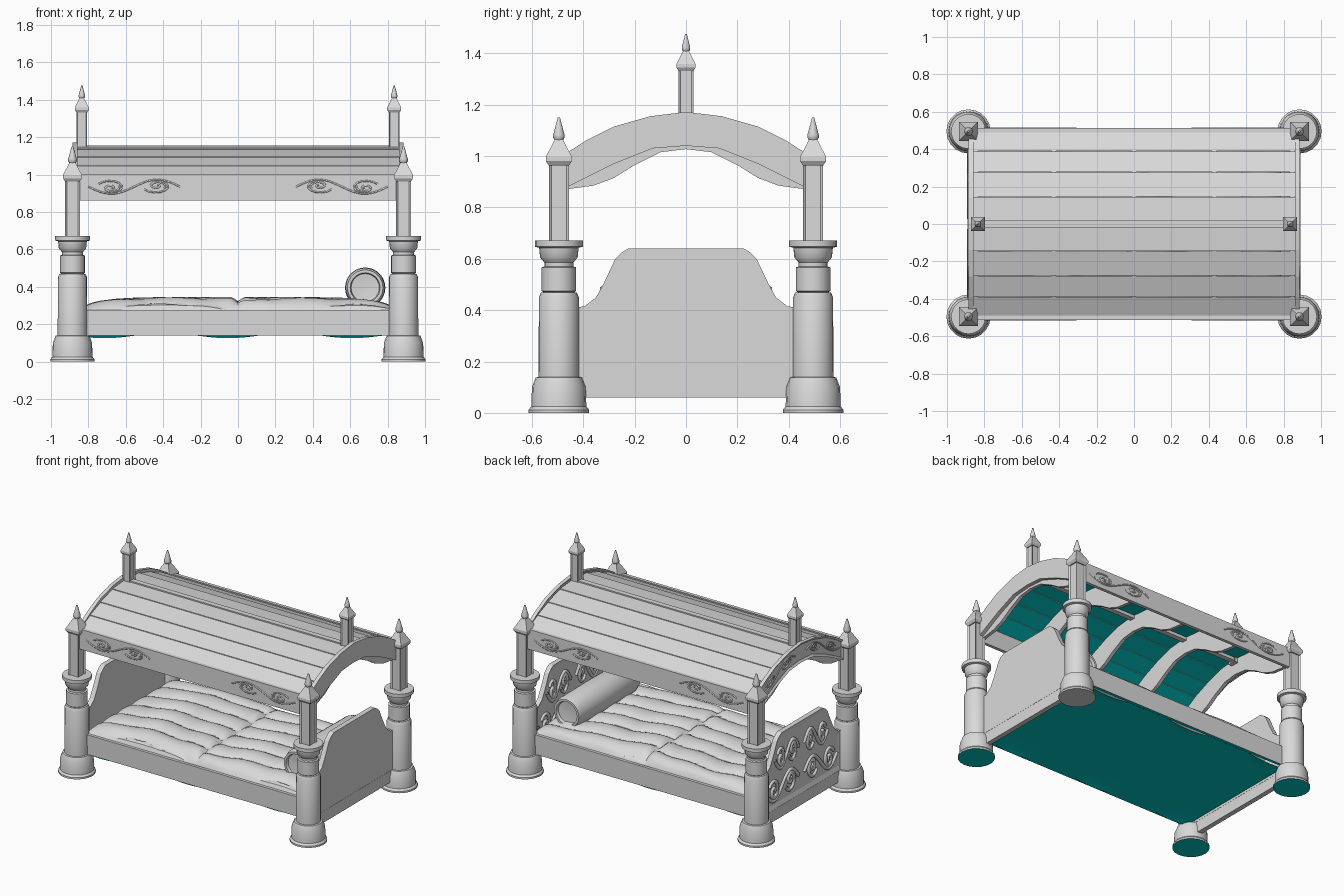
import bpy, bmesh, math
from mathutils import Vector

cube = bpy.data.objects.get("Cube")
if cube:
    bpy.data.objects.remove(cube, do_unlink=True)


def material(name, rgb):
    m = bpy.data.materials.new(name)
    m.use_nodes = True
    m.diffuse_color = (*rgb, 1)
    m.node_tree.nodes["Principled BSDF"].inputs["Base Color"].default_value = (*rgb, 1)
    return m


GREY = material("light grey", (0.7, 0.7, 0.7))
TEAL = material("bright teal", (0.0, 0.58, 0.57))


def finish(name, bm, smooth=False, recalc=True, teal=None):
    """Turn a bmesh into an object; faces chosen by the teal rule get the second colour."""
    if recalc:
        bmesh.ops.recalc_face_normals(bm, faces=bm.faces)
    bm.normal_update()
    for f in bm.faces:
        f.smooth = smooth
        f.material_index = 1 if teal and teal(f) else 0
    me = bpy.data.meshes.new(name)
    bm.to_mesh(me)
    bm.free()
    me.materials.append(GREY)
    me.materials.append(TEAL)
    if smooth:
        me.set_sharp_from_angle(angle=math.radians(35))
    ob = bpy.data.objects.new(name, me)
    bpy.context.collection.objects.link(ob)
    return ob


def prism(name, pts, x0, x1, teal=None, frame=0):
    """Extrude a (y, z) outline along x, optionally with a sunk panel on the -x face."""
    bm = bmesh.new()
    face = bm.faces.new([bm.verts.new((x0, y, z)) for y, z in pts])
    new = bmesh.ops.extrude_face_region(bm, geom=[face])["geom"]
    bmesh.ops.translate(bm, vec=(x1 - x0, 0, 0), verts=[v for v in new if isinstance(v, bmesh.types.BMVert)])
    bmesh.ops.recalc_face_normals(bm, faces=bm.faces)
    bm.normal_update()
    if frame:
        side = [f for f in bm.faces if f.normal.x < -0.9]
        bmesh.ops.inset_region(bm, faces=side, thickness=frame, depth=-0.01, use_even_offset=True)
    return finish(name, bm, teal=teal)


def box(name, x0, x1, y0, y1, z0, z1, teal=None):
    return prism(name, [(y0, z0), (y1, z0), (y1, z1), (y0, z1)], x0, x1, teal)


def lathe(name, profile, x, y, n, smooth=True, teal=None):
    """Stack rings of (radius, z); four sides gives a square of that half width."""
    bm = bmesh.new()
    k, turn = (math.sqrt(2), math.pi / 4) if n == 4 else (1, 0)
    rings = []
    for r, z in profile:
        rings.append([bm.verts.new((x + k * r * math.cos(turn + math.tau * i / n),
                                    y + k * r * math.sin(turn + math.tau * i / n), z)) for i in range(n)])
    for a, b in zip(rings, rings[1:]):
        for i in range(n):
            bm.faces.new((a[i], a[(i + 1) % n], b[(i + 1) % n], b[i]))
    bm.faces.new(rings[0][::-1])
    bm.faces.new(rings[-1])
    return finish(name, bm, smooth, teal=teal)


def pinnacle(name, x, y, z0, z1, w, h):
    """Square shaft with sunk panels, a pyramid cap and a round spike."""
    bm = bmesh.new()
    bmesh.ops.create_cube(bm, size=1)
    for v in bm.verts:
        v.co = (x + v.co.x * 2 * w, y + v.co.y * 2 * w, z0 + (v.co.z + 0.5) * (z1 - z0))
    bm.normal_update()
    sides = [f for f in bm.faces if abs(f.normal.z) < 0.5]
    bmesh.ops.inset_individual(bm, faces=sides, thickness=w * 0.35, depth=-w * 0.2)
    finish(name + "_shaft", bm)
    lathe(name + "_cap", [(w, z1 - 0.1 * h), (w * 1.3, z1), (w * 1.3, z1 + 0.1 * h),
                          (w * 0.4, z1 + 0.5 * h)], x, y, 4, False)
    lathe(name + "_spike", [(w * 0.4, z1 + 0.47 * h), (w * 0.6, z1 + 0.54 * h), (w * 0.6, z1 + 0.6 * h),
                            (w * 0.38, z1 + 0.78 * h), (w * 0.12, z1 + h)], x, y, 10)


def scroll(name, place, bevel):
    """Raised vine with two spirals and leaves; place maps (u, v) to a point."""
    paths = [[(i / 24, 0.75 * math.sin(math.tau * i / 24)) for i in range(25)]]
    for cu, s in ((0.25, 1), (0.75, -1)):
        for r, start in ((1.0, 0.5), (0.6, 2.5)):
            paths.append([(cu + 0.16 * r * (1 - i / 22) * math.cos(start + i * 0.45),
                           s * (0.1 - 0.8 * r * (1 - i / 22) * math.sin(start + i * 0.45))) for i in range(20)])
    cu = bpy.data.curves.new(name, "CURVE")
    cu.dimensions = "3D"
    cu.bevel_depth = bevel
    cu.bevel_resolution = 1
    cu.materials.append(GREY)
    for path in paths:
        sp = cu.splines.new("POLY")
        sp.points.add(len(path) - 1)
        for p, uv in zip(sp.points, path):
            p.co = (*place(*uv), 1)
    bpy.context.collection.objects.link(bpy.data.objects.new(name, cu))


def mirror(half):
    """Complete an outline running from +y to the middle."""
    return half + [(-y, z) for y, z in reversed(half) if y > 0]


# Corner posts
POST = [(0.118, 0), (0.118, 0.012), (0.107, 0.025), (0.105, 0.1), (0.09, 0.138), (0.079, 0.14),
        (0.078, 0.45), (0.07, 0.468), (0.06, 0.47), (0.067, 0.475), (0.067, 0.567),
        (0.056, 0.57), (0.056, 0.585), (0.073, 0.605), (0.077, 0.643), (0.093, 0.647), (0.093, 0.672)]
for sx, ex in ((1, "left"), (-1, "right")):
    for sy, ey in ((-1, "front"), (1, "back")):
        x, y, n = 0.885 * sx, 0.495 * sy, f"{ey}_{ex}_post"
        plain = sx > 0 and sy > 0
        lathe(n, POST, x, y, 20, teal=None if plain else lambda f: f.normal.z < -0.9 and f.calc_center_median().z < 0.01)
        pinnacle(n + "_top", x, y, 0.66, 0.98, 0.039, 0.17)
    pinnacle(f"{ex}_ridge_finial", 0.835 * sx, 0, 1.1, 1.345, 0.029, 0.13)

# End boards and their carving
BOARD = mirror([(0.43, 0.14), (0.43, 0.41), (0.395, 0.415), (0.35, 0.45), (0.32, 0.505),
                (0.275, 0.6), (0.25, 0.625), (0.225, 0.64)])
OUTER = [(0.46, 1.015), (0.39, 1.06), (0.28, 1.115), (0.14, 1.155), (0, 1.172)]
LOWER = [(0, 1.04), (0.13, 1.03), (0.28, 0.97), (0.46, 0.88)]
ARCH = mirror(OUTER) + [(-y, z) for y, z in reversed(LOWER)] + LOWER[1:]
for sx, n in ((1, "head"), (-1, "foot")):
    xa = 0.872 * sx
    prism(n + "_board", BOARD, xa - 0.017, xa + 0.017, frame=0.03)
    box(n + "_rail", xa - 0.017, xa + 0.017, -0.43, 0.43, 0.06, 0.139)
    prism(n + "_arch", ARCH, xa - 0.012, xa + 0.014, frame=0.014)
    for s in (-1, 1):
        for row in range(2):
            scroll(f"{n}_board_carving", lambda u, v: (xa - 0.008, s * (0.03 + (0.36 - 0.1 * row) * u),
                                                       0.27 + 0.2 * row + 0.1 * v), 0.013)
        scroll(f"{n}_arch_carving", lambda u, v: (
            xa - 0.004, s * (0.06 + 0.36 * u), 1.105 - 0.155 * ((0.06 + 0.36 * u) / 0.46) ** 2 + 0.04 * v), 0.005)

# Side rails with teal inner sides, and canopy valances
for s, n in ((-1, "front"), (1, "back")):
    ya, yb = sorted((s * 0.475, s * 0.495))
    box(n + "_rail", -0.85, 0.85, ya, yb, 0.14, 0.275, lambda f: f.normal.y * s < -0.5 or f.normal.z < -0.5)
    ya, yb = sorted((s * 0.49, s * 0.512))
    box(n + "_valance", -0.87, 0.87, ya, yb, 0.862, 1.0)
    for sx in (-1, 1):
        scroll(n + "_valance_carving", lambda u, v: (sx * (0.31 + 0.49 * u), s * 0.512, 0.935 + 0.05 * v), 0.005)

# Canopy planks, teal underneath
ROOF = [(0, 1.148), (0.147, 1.133), (0.277, 1.092), (0.39, 1.045), (0.495, 0.99)]
for s in (-1, 1):
    for (ya, za), (yb, zb) in zip(ROOF, ROOF[1:]):
        prism("canopy_plank", [(s * ya, za), (s * (yb - 0.002), zb + 0.004),
                               (s * (yb - 0.002), zb - 0.008), (s * ya, za - 0.01)],
              -0.862, 0.862, lambda f: f.normal.z < -0.3)
box("ridge_beam", -0.862, 0.862, -0.018, 0.018, 1.115, 1.155)

# Curved ribs under the canopy
RIB_LOW = [(0, 1.027), (0.1, 1.015), (0.2, 0.965), (0.28, 0.915), (0.36, 0.885), (0.485, 0.868)]
RIB = mirror([(y, z - 0.008) for y, z in reversed(ROOF)])
RIB[0], RIB[-1] = (0.485, 0.98), (-0.485, 0.98)
RIB += [(-y, z) for y, z in reversed(RIB_LOW)] + RIB_LOW[1:]
for x in (-0.845, -0.43, 0, 0.43, 0.845):
    prism("canopy_rib", RIB, x - 0.012, x + 0.012)


# Quilted mattress: long rolls with a seam across the middle
def quilt(x, y):
    u, v = abs(x / 0.835), abs(y / 0.475)
    edge = math.sqrt(max(0, (1 - u ** 8) * (1 - v ** 10)))
    shift = 0.25 * math.sin(4 * x + (0 if x < 0 else 2)) + 0.06 * math.sin(17 * x)
    roll = math.sqrt(abs(math.sin(math.pi * (3 * y / 0.475 + shift))))
    puff = 0.75 + 0.25 * abs(math.sin(9 * x + 4 * y))
    seam = 1 - 0.6 * math.exp(-(x / 0.02) ** 2)
    sag = 0.04 * math.exp(-(x / 0.12) ** 2) * v ** 12
    return 0.274 - sag + edge * (0.036 * (1 - 0.3 * u ** 3) + 0.036 * roll * puff * seam)


def sheet(name, height, teal=None):
    bm = bmesh.new()
    bmesh.ops.create_grid(bm, x_segments=90, y_segments=80, size=1)
    for v in bm.verts:
        x, y = v.co.x * 0.835, v.co.y * 0.475
        v.co = Vector((x, y, height(x, y)))
    if teal:
        bmesh.ops.reverse_faces(bm, faces=bm.faces)
    return finish(name, bm, True, False, teal)


sheet("mattress_top", quilt)
sheet("mattress_underside", lambda x, y: 0.139 - 0.014 * max(0, math.cos(9.5 * x + 0.5)) * abs(y / 0.475) ** 12,
      lambda f: True)

# Bolster pillow with sunken ends, turned to lie across the bed
bolster = lathe("bolster_pillow", [(0.03, -0.31), (0.075, -0.315), (0.08, -0.335), (0.095, -0.335), (0.105, -0.3),
                                   (0.108, 0), (0.105, 0.3), (0.095, 0.335), (0.08, 0.335), (0.075, 0.315),
                                   (0.03, 0.31)], 0, 0, 28)
bolster.rotation_euler.x = math.pi / 2
bolster.location = (0.68, 0, 0.395)
